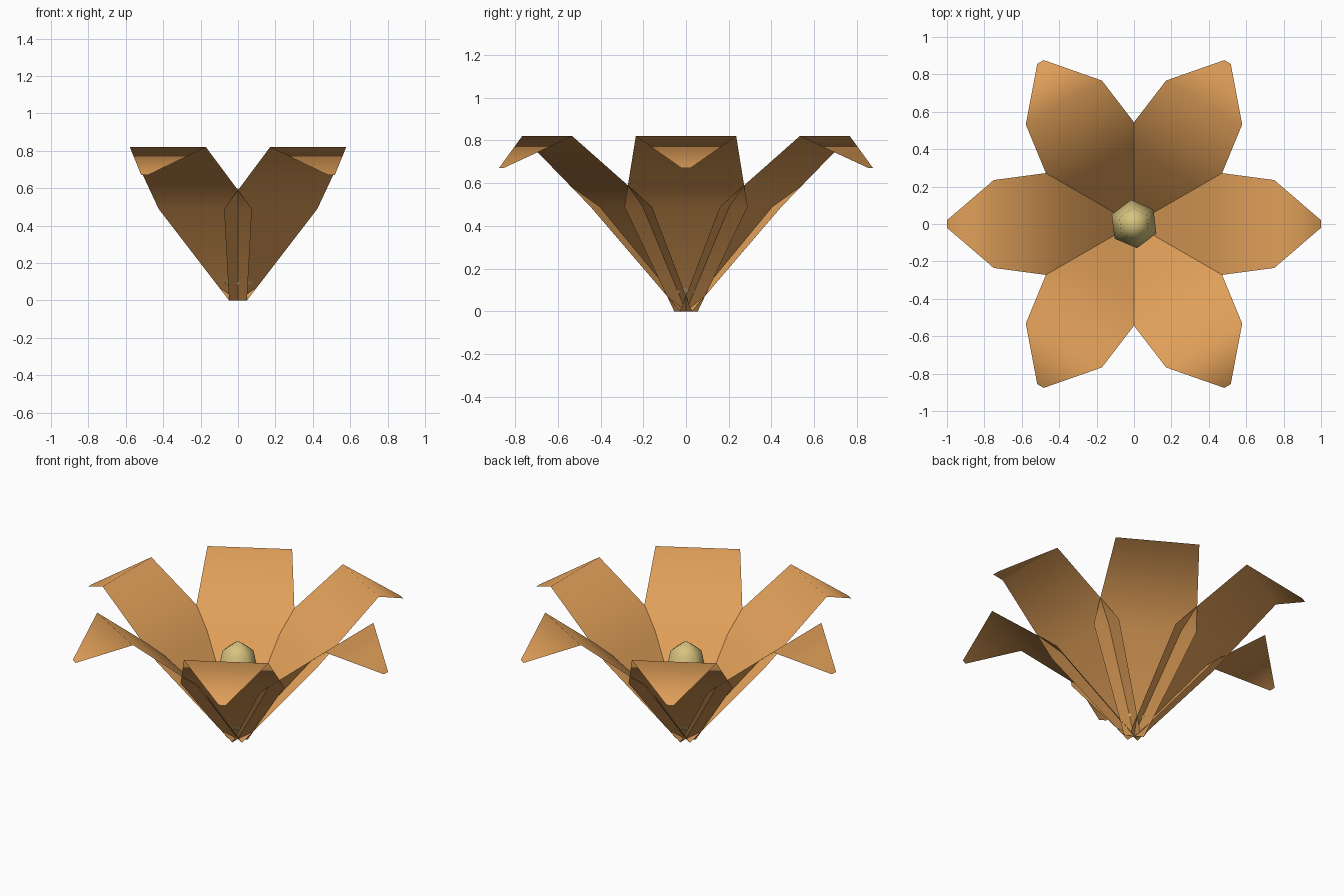
import bpy
import bmesh
from math import radians, cos, sin, tau

if "Cube" in bpy.data.objects:
    bpy.data.objects.remove(bpy.data.objects["Cube"])


def make_material(name, rgb):
    mat = bpy.data.materials.new(name)
    mat.use_nodes = True
    color = (*rgb, 1)
    mat.diffuse_color = color
    bsdf = mat.node_tree.nodes["Principled BSDF"]
    bsdf.inputs["Base Color"].default_value = color
    bsdf.inputs["Roughness"].default_value = 0.8
    return mat


def add_object(name, bm, mat):
    for face in bm.faces:
        face.smooth = True
    mesh = bpy.data.meshes.new(name)
    bm.to_mesh(mesh)
    bm.free()
    mesh.materials.append(mat)
    obj = bpy.data.objects.new(name, mesh)
    bpy.context.collection.objects.link(obj)
    return obj


orange = make_material("petal orange", (0.75, 0.35, 0.10))
yellow = make_material("pistil yellow", (0.68, 0.55, 0.21))

# Petal: thin folded sheet, given as radius, half width, height
PETAL = [(0, 0.055, 0), (0.35, 0.288, 0.49), (0.75, 0.235, 0.82), (1, 0.02, 0.67)]


def petal(index):
    bm = bmesh.new()
    rows = [[bm.verts.new((r, side * w, z)) for side in (-1, 1)] for r, w, z in PETAL]
    for a, b in zip(rows, rows[1:]):
        bm.faces.new((a[0], b[0], b[1], a[1]))
    obj = add_object(f"petal_{index + 1}", bm, orange)
    obj.rotation_euler.z = radians(60 * index)


for i in range(6):
    petal(i)

# Pistil: six-sided pointed bud in the middle
SIDES = 6
TURN = radians(37)
BUD = [(0.085, 0.09), (0.13, 0.33), (0.085, 0.54)]

bm = bmesh.new()
rings = [[bm.verts.new((r * cos(TURN + tau * k / SIDES), r * sin(TURN + tau * k / SIDES), z))
          for k in range(SIDES)] for r, z in BUD]
bottom = bm.verts.new((0, 0, 0.05))
top = bm.verts.new((0, 0, 0.6))
for k in range(SIDES):
    n = (k + 1) % SIDES
    bm.faces.new((bottom, rings[0][n], rings[0][k]))
    bm.faces.new((top, rings[-1][k], rings[-1][n]))
    for low, high in zip(rings, rings[1:]):
        bm.faces.new((low[k], low[n], high[n], high[k]))
add_object("pistil", bm, yellow)
